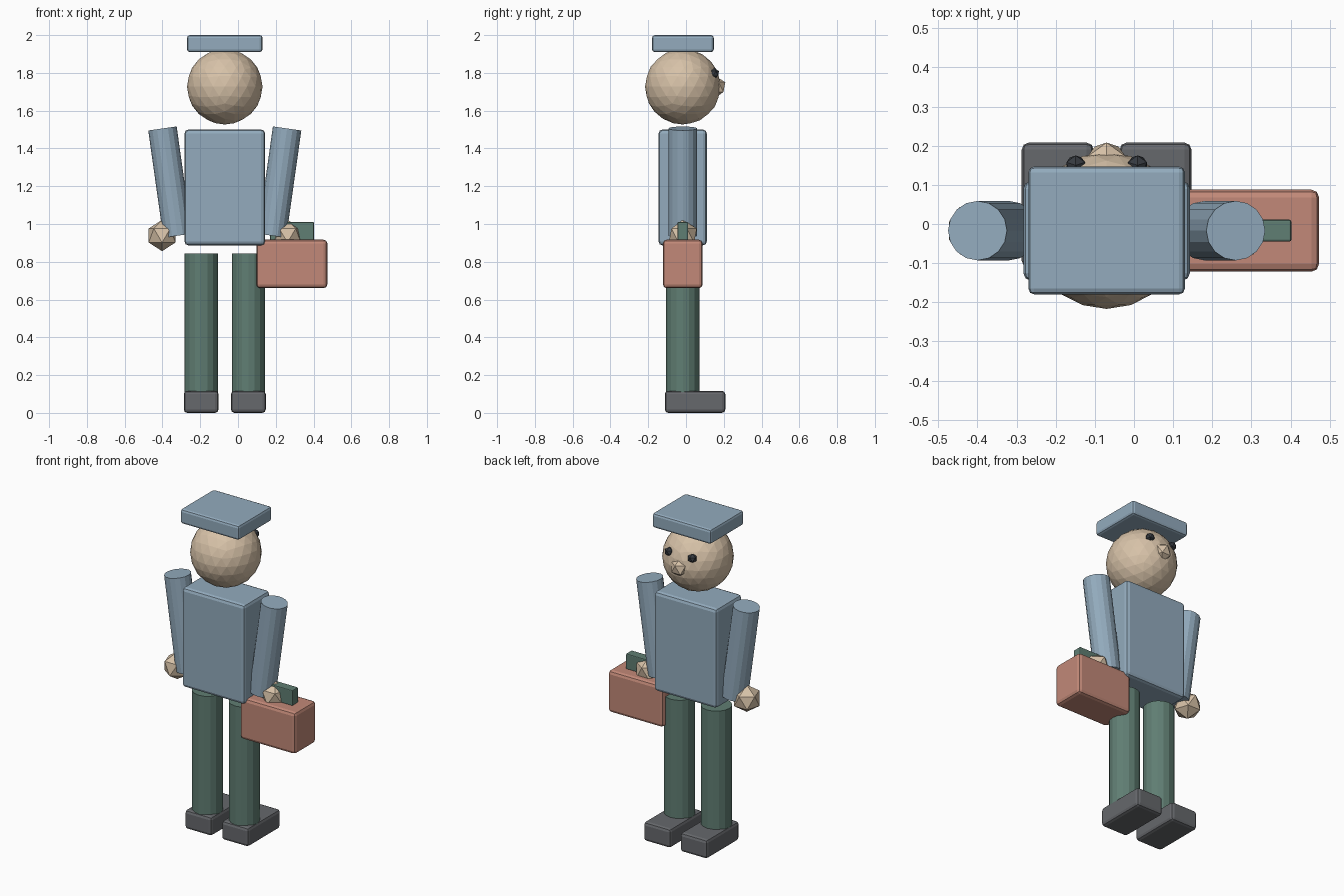
import bpy, math

if "Cube" in bpy.data.objects:
    bpy.data.objects.remove(bpy.data.objects["Cube"])

CX, CY = -0.07, -0.017   # middle line of the figure


def srgb(r, g, b):
    def f(c):
        c /= 255
        return c / 12.92 if c <= 0.04045 else ((c + 0.055) / 1.055) ** 2.4
    return (f(r), f(g), f(b), 1)


def material(name, *rgb):
    m = bpy.data.materials.new(name)
    m.diffuse_color = srgb(*rgb)
    m.use_nodes = True
    m.node_tree.nodes["Principled BSDF"].inputs["Base Color"].default_value = m.diffuse_color
    return m


BLUE = material("dusty blue", 147, 171, 189)
SKIN = material("warm skin", 215, 194, 168)
GREEN = material("deep green", 96, 126, 115)
RUST = material("terracotta", 194, 137, 120)
GREY = material("charcoal", 102, 104, 108)
DARK = material("near black", 54, 58, 64)


def finish(name, mat):
    ob = bpy.context.object
    ob.name = name
    ob.data.materials.append(mat)
    return ob


def box(name, mat, x, y, z, bevel=0.018):
    """Rounded box from (min, max) ranges."""
    mid = [(a + b) / 2 for a, b in (x, y, z)]
    bpy.ops.mesh.primitive_cube_add(size=1, location=mid)
    ob = finish(name, mat)
    ob.scale = [b - a for a, b in (x, y, z)]
    bpy.ops.object.transform_apply(location=False, rotation=False, scale=True)
    mod = ob.modifiers.new("soft edges", 'BEVEL')
    mod.width = bevel
    mod.segments = 2
    return ob


def ball(name, mat, loc, r, sub):
    bpy.ops.mesh.primitive_ico_sphere_add(subdivisions=sub, radius=r, location=loc,
                                          rotation=(0, 0, math.pi / 2))
    return finish(name, mat)


def tube(name, mat, loc, r, length, tilt=0):
    bpy.ops.mesh.primitive_cylinder_add(vertices=16, radius=r, depth=length,
                                        location=loc, rotation=(0, tilt, 0))
    return finish(name, mat)


# Head, nose and cap
ball("head", SKIN, (CX, CY, 1.727), 0.2, 3)
ball("nose", SKIN, (CX, 0.157, 1.725), 0.057, 1)
box("cap", BLUE, (CX - 0.2, CX + 0.2), (-0.18, 0.147), (1.91, 2.0), 0.015)

# Torso
box("torso", BLUE, (CX - 0.213, CX + 0.213), (-0.145, 0.11), (0.887, 1.5), 0.02)

# Paired parts
for side, s in (("left", -1), ("right", 1)):
    ball(side + "_eye", DARK, (CX + s * 0.079, 0.15, 1.797), 0.028, 1)
    tube(side + "_arm", BLUE, (CX + s * 0.29, CY, 1.222), 0.076, 0.573, s * 0.14)
    ball(side + "_hand", SKIN, (CX + s * 0.332, CY, 0.939), 0.083, 1)
    leg_x = CX + s * 0.125
    tube(side + "_leg", GREEN, (leg_x, CY, 0.4725), 0.088, 0.745)
    box(side + "_shoe", GREY, (leg_x - 0.092, leg_x + 0.092), (-0.112, 0.208),
        (0, 0.117))

# Carried case and its handle
box("case", RUST, (0.097, 0.473), (-0.122, 0.088), (0.66, 0.917), 0.02)
box("case_handle", GREEN, (0.17, 0.402), (-0.045, 0.011), (0.915, 1.01), 0.005)
